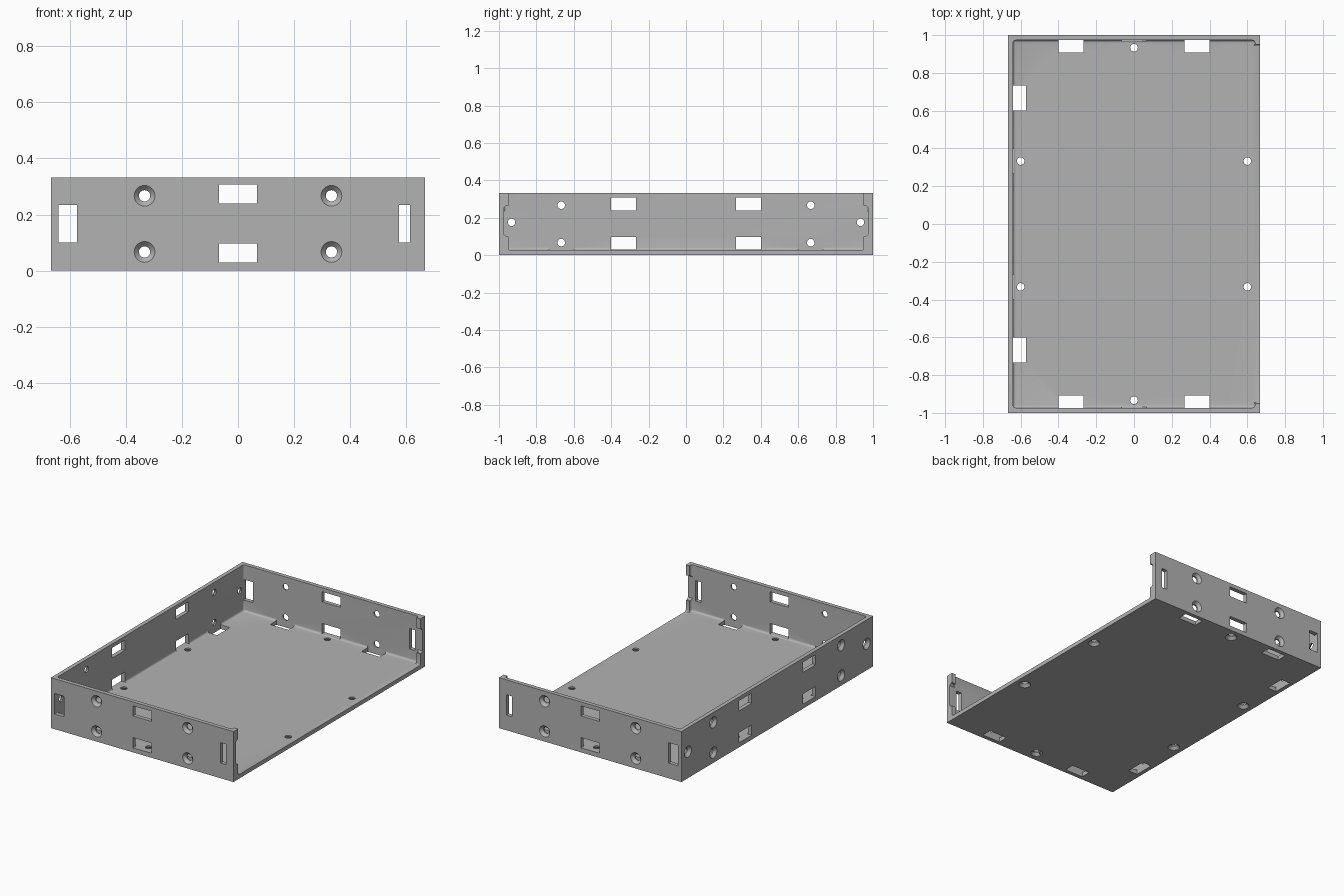
import bpy
import bmesh
import math
from mathutils import Matrix, Vector

if "Cube" in bpy.data.objects:
    bpy.data.objects.remove(bpy.data.objects["Cube"], do_unlink=True)

HX, HY, HZ = 0.667, 1.0, 0.333      # half width, half depth, height
WALL = 0.027                        # wall and floor thickness
IX, IY = HX - WALL, HY - WALL       # inner faces
FILLET = 0.013


def add_box(bm, x, y, z):
    """Add a box spanning the given (low, high) ranges and return its vertices."""
    spans = (x, y, z)
    centre = Vector([(a + b) / 2 for a, b in spans])
    size = [abs(b - a) for a, b in spans]
    matrix = Matrix.Translation(centre) @ Matrix.Diagonal((*size, 1))
    return bmesh.ops.create_cube(bm, size=1, matrix=matrix)["verts"]


def add_screw_hole(bm, position, outward):
    """Add a countersunk hole cutter whose wide end faces outward."""
    rot = Vector(outward).to_track_quat("Z", "Y").to_matrix().to_4x4()
    place = Matrix.Translation(position) @ rot
    profile = [(0.0, -0.042), (0.02, -0.042), (0.02, -0.018),
               (0.037, 0.0), (0.037, 0.02), (0.0, 0.02)]
    verts = [bm.verts.new(place @ Vector((r, 0, h))) for r, h in profile]
    edges = [bm.edges.new(pair) for pair in zip(verts, verts[1:])]
    axis = rot.to_3x3() @ Vector((0, 0, 1))
    spun = bmesh.ops.spin(bm, geom=verts + edges, cent=position, axis=axis,
                          angle=math.tau, steps=32, use_duplicate=False)
    bmesh.ops.remove_doubles(bm, verts=bm.verts[:], dist=0.0001)


def make_object(name, bm):
    bmesh.ops.recalc_face_normals(bm, faces=bm.faces[:])
    mesh = bpy.data.meshes.new(name)
    bm.to_mesh(mesh)
    bm.free()
    obj = bpy.data.objects.new(name, mesh)
    bpy.context.collection.objects.link(obj)
    return obj


def bevel(bm, edges, width, segments):
    bmesh.ops.bevel(bm, geom=edges, offset=width, segments=segments,
                    profile=0.5, affect="EDGES")


def carve(target, cutter):
    """Subtract the cutter from the target and discard it."""
    cutter.hide_render = True
    mod = target.modifiers.new("Cut", "BOOLEAN")
    mod.operation = "DIFFERENCE"
    mod.solver = "EXACT"
    mod.object = cutter
    bpy.context.view_layer.objects.active = target
    bpy.ops.object.modifier_apply(modifier=mod.name)
    bpy.data.objects.remove(cutter, do_unlink=True)


# Solid block of the tray
bm = bmesh.new()
add_box(bm, (-HX, HX), (-HY, HY), (0, HZ))
tray = make_object("tray", bm)

# Cavity with rounded inner corners
bm = bmesh.new()
add_box(bm, (-IX, IX), (-IY, IY), (WALL, 0.5))
bevel(bm, bm.edges[:], FILLET, 4)
carve(tray, make_object("cavity_cutter", bm))

# Open side, leaving a lip on the wall ends
bm = bmesh.new()
add_box(bm, (0.5, 0.8), (-0.95, 0.95), (WALL, 0.5))
low = [e for e in bm.edges
       if all(v.co.z < 0.1 for v in e.verts)
       and abs(e.verts[0].co.x - e.verts[1].co.x) > 0.1]
bevel(bm, low, 0.01, 3)
carve(tray, make_object("opening_cutter", bm))

# Latch notch in the lips, chamfered above and below
bm = bmesh.new()
add_box(bm, (0.55, 0.8), (-IY, IY), (0.1, 0.265))
along_x = [e for e in bm.edges
           if abs(e.verts[0].co.x - e.verts[1].co.x) > 0.1]
bevel(bm, along_x, 0.012, 1)
carve(tray, make_object("notch_cutter", bm))

# Rectangular slots
bm = bmesh.new()
ROWS = ((0.03, 0.097), (0.24, 0.307))
for side in (-1, 1):
    wall_y = (side * 0.955, side * 1.03)
    for row in ROWS:
        add_box(bm, (-0.067, 0.067), wall_y, row)
        add_box(bm, (-0.7, -0.622), (side * 0.267, side * 0.4), row)
    add_box(bm, (-IX, -0.573), wall_y, (0.1, 0.235))
    add_box(bm, (0.573, 0.613), wall_y, (0.1, 0.235))
    for end in (-1, 1):
        add_box(bm, (end * 0.267, end * 0.4),
                (side * 0.907, side * IY), (-0.03, 0.042))
    add_box(bm, (-IX, -0.573), (side * 0.6, side * 0.733), (-0.03, 0.042))
carve(tray, make_object("slot_cutter", bm))

# Countersunk screw holes in walls and floor
bm = bmesh.new()
for side in (-1, 1):
    for z in (0.067, 0.267):
        for x in (-0.333, 0.333):
            add_screw_hole(bm, (x, side * HY, z), (0, side, 0))
        add_screw_hole(bm, (-HX, side * 0.667, z), (-1, 0, 0))
    add_screw_hole(bm, (-HX, side * 0.933, 0.175), (-1, 0, 0))
    add_screw_hole(bm, (0, side * 0.933, 0), (0, 0, -1))
    for x in (-0.6, 0.6):
        add_screw_hole(bm, (x, side * 0.333, 0), (0, 0, -1))
carve(tray, make_object("hole_cutter", bm))

# Grey plastic
grey = bpy.data.materials.new("grey_plastic")
grey.use_nodes = True
colour = (0.45, 0.45, 0.45, 1)
grey.diffuse_color = colour
grey.node_tree.nodes["Principled BSDF"].inputs["Base Color"].default_value = colour
tray.data.materials.clear()
tray.data.materials.append(grey)
for poly in tray.data.polygons:
    poly.material_index = 0

# Smooth round surfaces, keep edges sharp
bpy.ops.object.select_all(action="DESELECT")
tray.select_set(True)
bpy.context.view_layer.objects.active = tray
bpy.ops.object.shade_smooth_by_angle(angle=math.radians(30))
